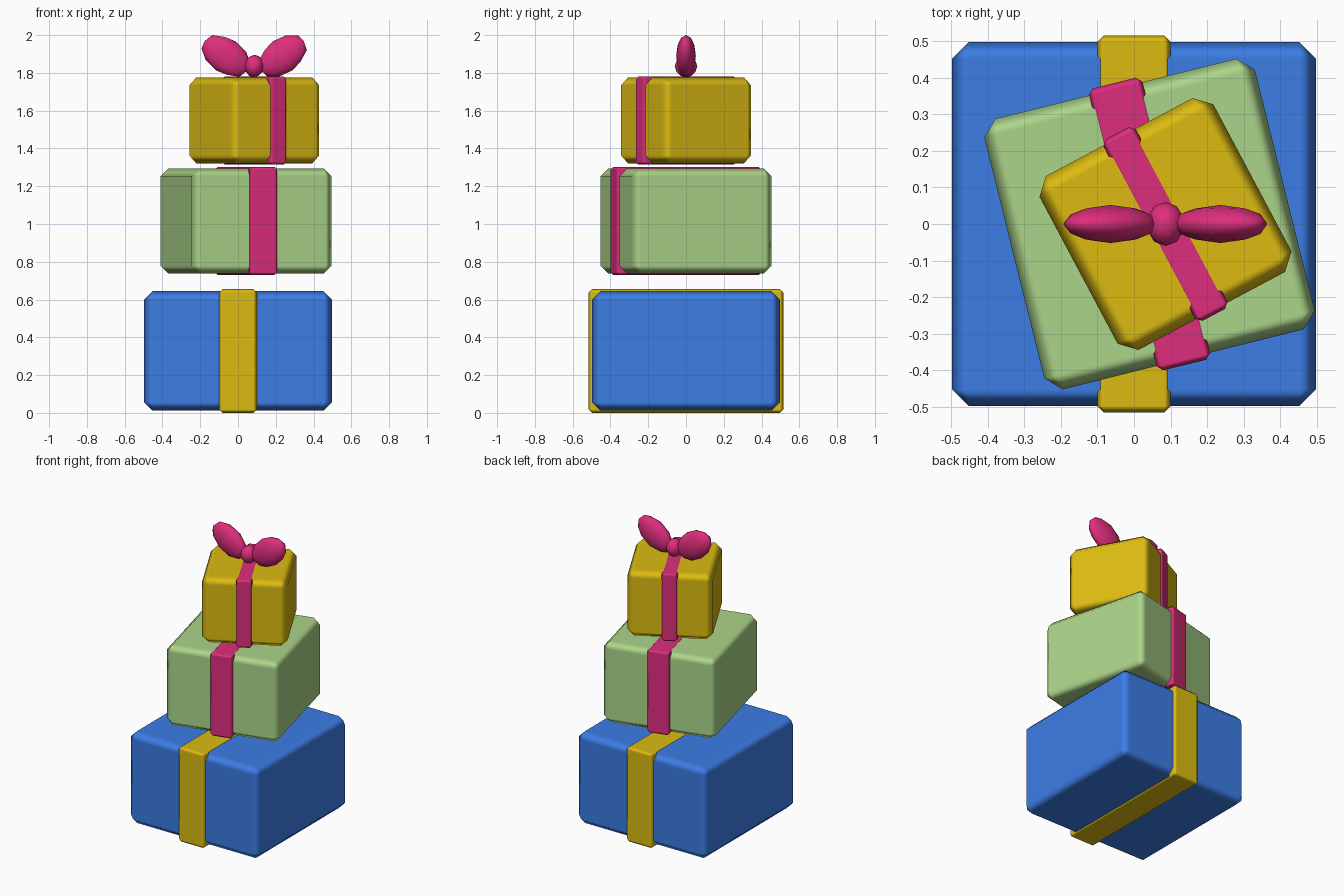
import bpy, math

if "Cube" in bpy.data.objects:
    bpy.data.objects.remove(bpy.data.objects["Cube"])


def material(name, rgb):
    m = bpy.data.materials.new(name)
    m.diffuse_color = (*rgb, 1)
    m.use_nodes = True
    m.node_tree.nodes["Principled BSDF"].inputs["Base Color"].default_value = m.diffuse_color
    return m


blue = material("blue paper", (0.045, 0.205, 0.79))
green = material("green paper", (0.41, 0.66, 0.25))
gold = material("gold", (0.72, 0.50, 0.006))
pink = material("pink ribbon", (0.73, 0.027, 0.205))


def box(name, mat, x, half_x, half_y, z0, z1, turn, bevel):
    """Chamfered box turned about z, with smooth chamfers and flat sides."""
    bpy.ops.mesh.primitive_cube_add(size=2)
    o = bpy.context.object
    o.name = name
    for v in o.data.vertices:
        v.co.x *= half_x
        v.co.y *= half_y
        v.co.z *= (z1 - z0) / 2
    o.location = (x, 0, (z0 + z1) / 2)
    o.rotation_euler.z = math.radians(turn)
    o.data.materials.append(mat)
    bpy.ops.object.shade_smooth()
    b = o.modifiers.new("Bevel", 'BEVEL')
    b.width = bevel
    b.segments = 1
    b.harden_normals = True


def blob(name, loc, scale, tilt=0):
    """Low-poly stretched ball for the bow."""
    bpy.ops.mesh.primitive_ico_sphere_add(subdivisions=2, radius=1, location=loc)
    o = bpy.context.object
    o.name = name
    o.scale = scale
    o.rotation_euler.y = math.radians(tilt)
    o.data.materials.append(pink)
    bpy.ops.object.shade_smooth()


# Three stacked gifts, each with a ribbon band
box("bottom_gift", blue, 0, 0.497, 0.497, 0.012, 0.645, 0, 0.045)
box("bottom_ribbon", gold, 0, 0.1, 0.515, 0, 0.655, 0, 0.018)
box("middle_gift", green, 0.0425, 0.381, 0.381, 0.737, 1.295, 14, 0.042)
box("middle_ribbon", pink, 0.0425, 0.075, 0.397, 0.73, 1.302, 14, 0.015)
box("top_gift", gold, 0.086, 0.269, 0.269, 1.321, 1.776, 28, 0.042)
box("top_ribbon", pink, 0.086, 0.05, 0.281, 1.314, 1.782, 28, 0.015)

# Bow: knot and two mirrored loops
blob("bow_knot", (0.086, 0, 1.836), (0.052, 0.06, 0.06))
for side, name in ((-1, "bow_loop_left"), (1, "bow_loop_right")):
    blob(name, (0.086 + side * 0.15, 0, 1.89), (0.144, 0.052, 0.093), -side * 35)
